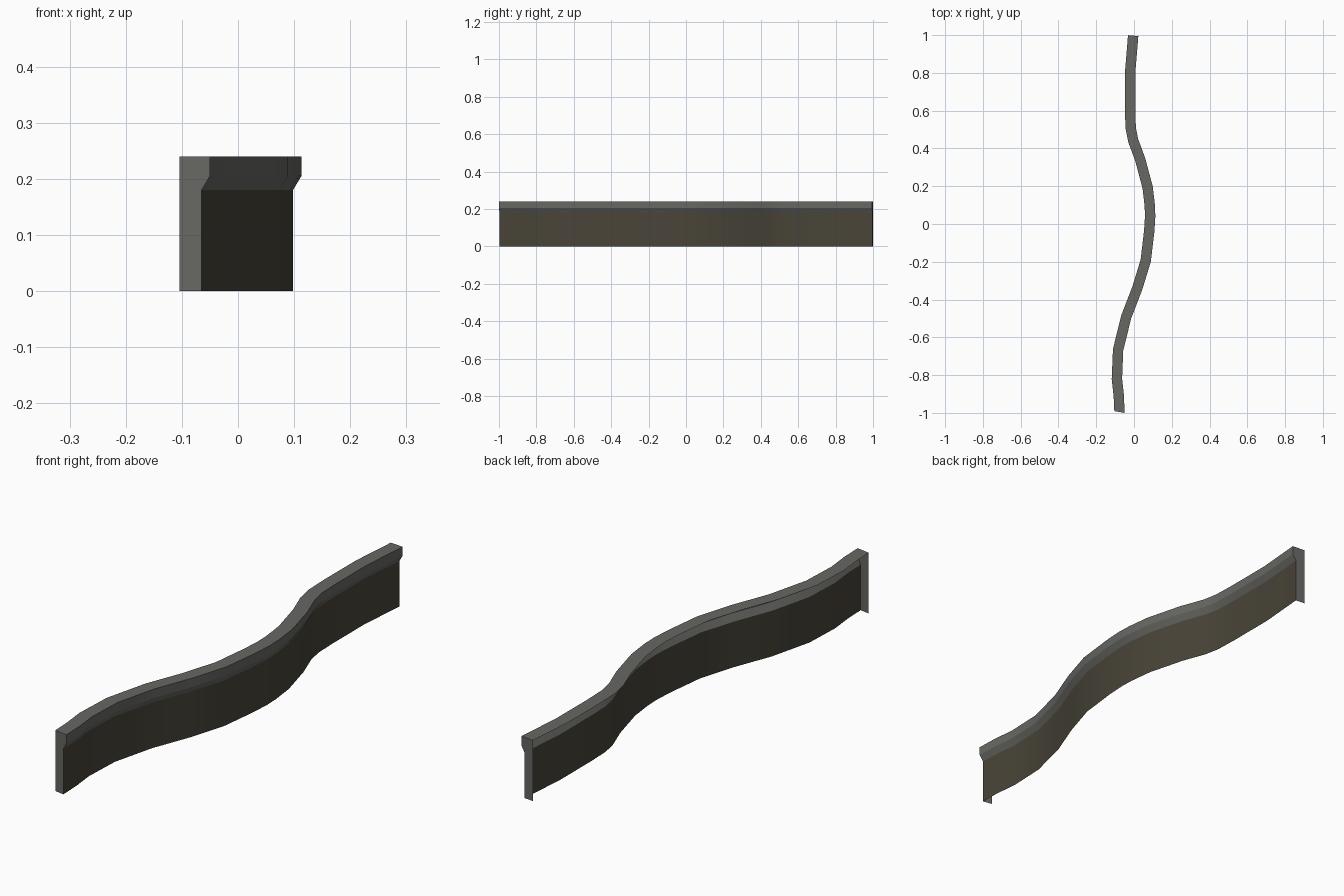
import bpy, bmesh
from mathutils import Vector

if "Cube" in bpy.data.objects:
    bpy.data.objects.remove(bpy.data.objects["Cube"])

def material(name, rgb):
    m = bpy.data.materials.new(name)
    m.diffuse_color = (*rgb, 1)
    m.use_nodes = True
    m.node_tree.nodes["Principled BSDF"].inputs["Base Color"].default_value = m.diffuse_color
    return m

grey = material("stone grey", (0.135, 0.137, 0.125))
brown = material("dark earth", (0.066, 0.058, 0.040))

# Winding path of the outer lip edge (x, y)
path = [Vector(p) for p in [
    (-0.050, -1.0), (-0.053, -0.91), (-0.063, -0.82), (-0.057, -0.67),
    (-0.015, -0.5), (0.043, -0.35), (0.089, -0.2), (0.108, -0.04),
    (0.113, 0.04), (0.111, 0.1), (0.099, 0.2), (0.059, 0.35), (0.022, 0.45),
    (0.010, 0.51), (0.007, 0.6), (0.007, 0.8), (0.023, 0.995)]]

# Cross-section (inward offset, height): wall foot, wall top, lip, top, back edge
profile = [(0.015, 0), (0.015, 0.18), (0, 0.205), (0, 0.24), (0.055, 0.24)]
END_FOOT = (0.055, 0)

def side(i):
    """Horizontal direction across the strip, pointing to +x."""
    if i == 0:
        return Vector((1, -0.17)).normalized()
    a, b = path[max(i - 1, 0)], path[min(i + 1, len(path) - 1)]
    t = (b - a).normalized()
    return Vector((t.y, -t.x))

bm = bmesh.new()

def place(i, offset, z):
    p = path[i] - side(i) * offset
    return bm.verts.new((p.x, p.y, z))

# Outer wall, lip and top; the back and underside are open
rows = [[place(i, o, z) for o, z in profile] for i in range(len(path))]
for a, b in zip(rows, rows[1:]):
    for k in range(len(profile) - 1):
        f = bm.faces.new((a[k], b[k], b[k + 1], a[k + 1]))
        f.material_index = 1 if k == 0 else 0

# End plates closing both ends
for i, flip in ((0, False), (len(path) - 1, True)):
    ring = rows[i] + [place(i, *END_FOOT)]
    bm.faces.new(ring[::-1] if flip else ring)

bm.normal_update()
for f in bm.faces:
    if len(f.verts) == 6 and f.normal.y * f.calc_center_median().y < 0:
        f.normal_flip()

mesh = bpy.data.meshes.new("curb_wall")
bm.to_mesh(mesh)
bm.free()
mesh.materials.append(grey)
mesh.materials.append(brown)
wall = bpy.data.objects.new("curb_wall", mesh)
bpy.context.collection.objects.link(wall)

# Smooth along the curve, sharp at the lip
bpy.context.view_layer.objects.active = wall
wall.select_set(True)
bpy.ops.object.shade_smooth_by_angle(angle=0.42)
